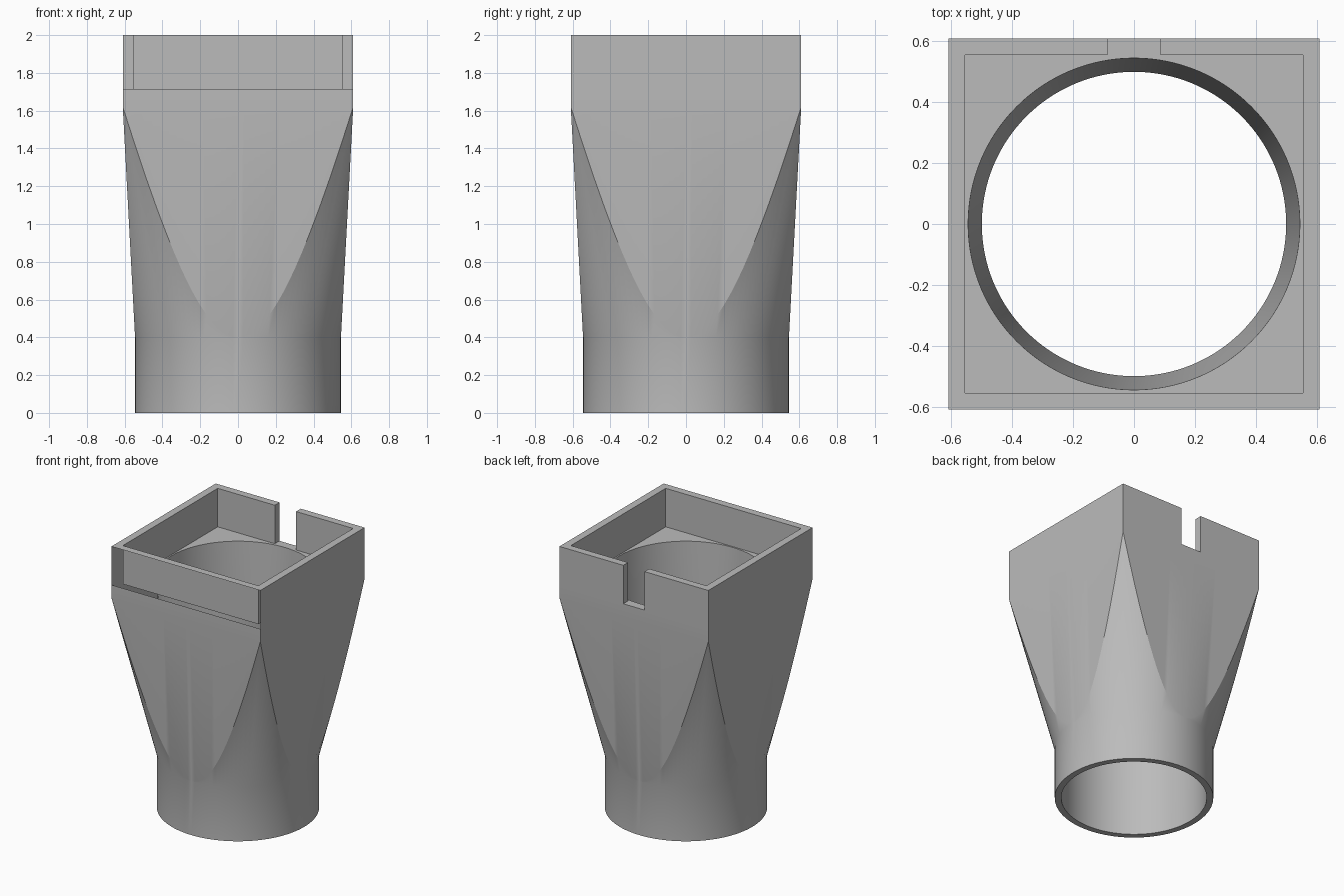
import bpy, bmesh
from math import cos, sin, pi

cube = bpy.data.objects.get("Cube")
if cube:
    bpy.data.objects.remove(cube, do_unlink=True)

SEGMENTS = 128
PIPE_R, BORE_R = 0.545, 0.5          # round end, outside and inside
HALF, INNER = 0.61, 0.555            # square end, outside and inside
NECK, SHOULDER, FLOOR, TOP = 0.4, 1.62, 1.715, 2.0

grey = bpy.data.materials.new("plain grey")
grey.use_nodes = True
colour = (0.5, 0.5, 0.5, 1)
grey.diffuse_color = colour
grey.node_tree.nodes["Principled BSDF"].inputs["Base Color"].default_value = colour


def column(angle):
    """Closed wall section at one angle, as (radius, height) pairs."""
    m = max(abs(cos(angle)), abs(sin(angle)))
    # Height at which the flaring cone meets the flat side
    cone_rise = HALF * 2 ** 0.5 - PIPE_R
    t = PIPE_R * (1 / m - 1) / (cone_rise - (HALF - PIPE_R) / m)
    t = min(max(t, 0), 1)
    return [
        (PIPE_R, 0), (PIPE_R, NECK),
        (PIPE_R + cone_rise * t, NECK + (SHOULDER - NECK) * t),
        (HALF / m, SHOULDER), (HALF / m, FLOOR), (HALF / m, TOP),
        (INNER / m, TOP), (INNER / m, FLOOR),
        (PIPE_R, FLOOR), (BORE_R, NECK), (BORE_R, 0),
    ]


# Round-to-square adapter body
bm = bmesh.new()
columns = []
for i in range(SEGMENTS):
    a = 2 * pi * i / SEGMENTS
    columns.append([bm.verts.new((r * cos(a), r * sin(a), z)) for r, z in column(a)])
for i, left in enumerate(columns):
    right = columns[(i + 1) % SEGMENTS]
    for j in range(len(left)):
        k = (j + 1) % len(left)
        bm.faces.new((left[j], right[j], right[k], left[k]))
bmesh.ops.remove_doubles(bm, verts=bm.verts, dist=0.0001)
bmesh.ops.recalc_face_normals(bm, faces=bm.faces)
mesh = bpy.data.meshes.new("adapter_body")
bm.to_mesh(mesh)
bm.free()
mesh.materials.append(grey)
body = bpy.data.objects.new("adapter_body", mesh)
bpy.context.collection.objects.link(body)

# Notch through the back wall
bpy.ops.mesh.primitive_cube_add(size=1, location=(0, 0.65, FLOOR + 0.25))
cutter = bpy.context.object
cutter.name = "notch_cutter"
cutter.scale = (0.174, 0.2, 0.5)
cutter.hide_render = True
cutter.data.materials.append(grey)
notch = body.modifiers.new("notch", 'BOOLEAN')
notch.operation = 'DIFFERENCE'
notch.solver = 'EXACT'
notch.object = cutter
bpy.context.view_layer.objects.active = body
bpy.ops.object.modifier_apply(modifier=notch.name)
bpy.data.objects.remove(cutter, do_unlink=True)

# Open outer skin on the front of the square collar
bm = bmesh.new()
bm.from_mesh(mesh)
skin = [f for f in bm.faces
        if all(v.co.y < -HALF + 0.001 and v.co.z > FLOOR - 0.001 for v in f.verts)]
bmesh.ops.delete(bm, geom=skin, context='FACES')
bm.to_mesh(mesh)
bm.free()

bpy.ops.object.select_all(action='DESELECT')
body.select_set(True)
bpy.context.view_layer.objects.active = body
bpy.ops.object.shade_smooth_by_angle(angle=pi / 9)
